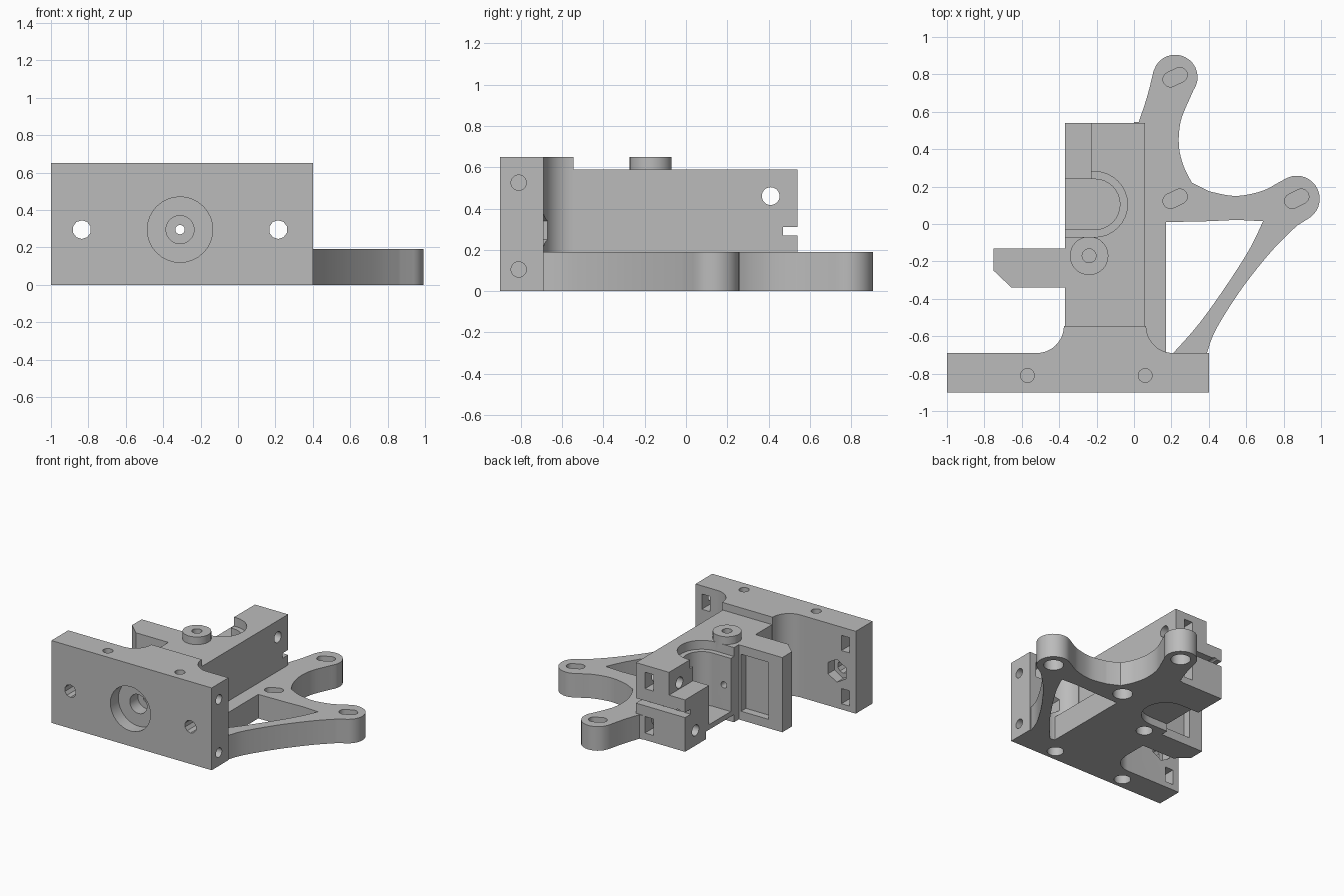
import bpy, bmesh, math
from mathutils import Matrix, Vector

cube = bpy.data.objects.get("Cube")
if cube:
    bpy.data.objects.remove(cube, do_unlink=True)

grey = bpy.data.materials.new("plain_grey")
grey.use_nodes = True
colour = (0.5, 0.5, 0.5, 1)
grey.diffuse_color = colour
grey.node_tree.nodes["Principled BSDF"].inputs["Base Color"].default_value = colour


def finish(bm, name):
    bmesh.ops.recalc_face_normals(bm, faces=bm.faces[:])
    mesh = bpy.data.meshes.new(name)
    bm.to_mesh(mesh)
    bm.free()
    mesh.materials.append(grey)
    ob = bpy.data.objects.new(name, mesh)
    bpy.context.collection.objects.link(ob)
    return ob


def prism(name, outline, z0, z1):
    bm = bmesh.new()
    face = bm.faces.new([bm.verts.new((x, y, z0)) for x, y in outline])
    top = bmesh.ops.extrude_face_region(bm, geom=[face])["geom"]
    bmesh.ops.translate(bm, vec=(0, 0, z1 - z0),
                        verts=[g for g in top if isinstance(g, bmesh.types.BMVert)])
    return finish(bm, name)


def box(name, x0, x1, y0, y1, z0, z1):
    return prism(name, [(x0, y0), (x1, y0), (x1, y1), (x0, y1)], z0, z1)


def rod(name, axis, start, length, r, sides=32):
    """Cylinder from a start point along +x, +y or +z."""
    bm = bmesh.new()
    bmesh.ops.create_cone(bm, cap_ends=True, segments=sides, radius1=r, radius2=r, depth=length)
    way = Vector([float(axis == a) for a in "xyz"])
    turn = Vector((0, 0, 1)).rotation_difference(way).to_matrix().to_4x4()
    bm.transform(Matrix.Translation(Vector(start) + way * length / 2) @ turn)
    return finish(bm, name)


def arc(cx, cy, r, a0, a1, n=16):
    angles = [math.radians(a0 + (a1 - a0) * i / n) for i in range(n + 1)]
    return [(cx + r * math.cos(a), cy + r * math.sin(a)) for a in angles]


def smooth(pts, n=6):
    """Flowing curve through a few points."""
    p = [Vector(q) for q in [pts[0]] + pts + [pts[-1]]]
    out = []
    for a, b, c, d in zip(p, p[1:], p[2:], p[3:]):
        for i in range(n):
            t = i / n
            q = (2 * b + (c - a) * t + (2 * a - 5 * b + 4 * c - d) * t * t
                 + (3 * b - a - 3 * c + d) * t ** 3) / 2
            out.append((q.x, q.y))
    return out + [pts[-1]]


def combine(target, tool, operation="DIFFERENCE"):
    mod = target.modifiers.new("combine", "BOOLEAN")
    mod.solver = "EXACT"
    mod.operation = operation
    mod.object = tool
    bpy.context.view_layer.update()
    result = bpy.data.meshes.new_from_object(
        target.evaluated_get(bpy.context.evaluated_depsgraph_get()))
    target.modifiers.clear()
    target.data = result
    bpy.data.objects.remove(tool, do_unlink=True)


# Front plate with the two fillets flowing into the body
bracket = prism("extruder_bracket",
                [(-1, -.9), (.4, -.9), (.4, -.69)] + arc(.21, -.545, .145, 270, 180)
                + arc(-.52, -.545, .145, 0, -90) + [(-1, -.69)], 0, .65)

# Open support arm with rounded ends
outline = ([(0, -.8), (0, .545)] + smooth([(.025, .545), (.07, .68), (.104, .816)])
           + arc(.22, .785, .12, 160, -35)[1:]
           + smooth([(.30, .675), (.25, .55), (.24, .42), (.265, .31), (.31, .22)])
           + smooth([(.4, .175), (.54, .15), (.68, .175), (.77, .22)])
           + arc(.87, .135, .123, 125, -55)[1:]
           + smooth([(.87, -.01), (.74, -.14), (.58, -.34), (.44, -.56), (.39, -.69)])
           + [(.37, -.8)])
arm = prism("support_arm", outline, 0, .19)
window = [(.17, -.69), (.17, .01), (.4, .015), (.55, .022)] + \
    smooth([(.69, .015), (.62, -.13), (.5, -.32), (.35, -.53), (.21, -.69)])
combine(arm, prism("arm_window", window, -.1, .3))

# Body, wing and boss
for part in (box("body_block", -.37, .06, -.6, .54, 0, .59),
             prism("side_wing", [(-.3, -.13), (-.75, -.13), (-.75, -.25), (-.655, -.34), (-.3, -.34)], 0, .59),
             rod("top_boss", "z", (-.24, -.17, .5), .15, .103),
             arm):
    combine(bracket, part, "UNION")

cuts = []

# Drive cavity, its top seat and bottom pocket, and the lowered rear corner
cuts += [rod("cavity", "z", (-.21, .105, .1), .6, .135),
         box("cavity_mouth", -.5, -.21, -.03, .24, .1, .7),
         rod("top_seat", "z", (-.21, .105, .52), .2, .175),
         box("seat_mouth", -.5, -.21, -.07, .105, .52, .7),
         rod("bottom_pocket", "z", (-.21, .105, -.1), .16, .175),
         box("pocket_mouth", -.5, -.21, -.07, .28, -.1, .06),
         box("rear_step", -.5, -.23, .2, .7, .41, .7),
         box("rear_slot", -.5, .2, .47, .7, .27, .31),
         box("wing_recess", -.63, -.39, -.19, 0, .07, .52)]

# Front bore and feed channel
for r, length in ((.175, .2), (.075, .3), (.025, 1.8)):
    cuts.append(rod("feed_bore", "y", (-.31, -1, .295), length, r))

# Plate mounting holes with hex nut pockets
for x in (-.835, .215):
    cuts.append(rod("mount_hole", "y", (x, -1, .295), .5, .05, 10))
    cuts.append(rod("hex_pocket", "y", (x, -.77, .295), .2, .09, 6))

# Side screw holes and nut slots at both plate ends
for z in (.105, .525):
    for start, nut in ((-1.1, -.91), (.23, .31)):
        cuts.append(rod("end_hole", "x", (start, -.81, z), .27, .037))
        cuts.append(box("nut_slot", nut - .035, nut + .035, -.87, -.6, z - .06, z + .06))

# Vertical screws, countersunk below
for x, y in ((-.57, -.81), (.06, -.81), (-.24, -.17)):
    cuts.append(rod("screw_hole", "z", (x, y, .33), .5, .037))
    cuts.append(rod("screw_head", "z", (x, y, -.1), .35, .06))

# Rear cross screws and nut slots
cuts.append(rod("upper_cross_hole", "x", (-.6, .41, .46), .9, .043))
cuts.append(rod("lower_cross_hole", "x", (-.6, .41, .12), .6, .043))
for z in (.12, .47):
    cuts.append(box("rear_nut_slot", -.095, -.02, .35, .7, z - .065, z + .065))

# Slanted slots in the arm, each over a round bottom bore
for x, y in ((.22, .785), (.22, .135), (.87, .135)):
    dx, dy = .025, .012
    slot = arc(x + dx, y + dy, .04, -65, 115) + arc(x - dx, y - dy, .04, 115, 295)
    cuts.append(prism("arm_slot", slot, .12, .3))
    cuts.append(rod("arm_bore", "z", (x, y, -.1), .2, .072))

for cutter in cuts:
    combine(bracket, cutter)

bpy.ops.object.select_all(action="DESELECT")
bracket.select_set(True)
bpy.context.view_layer.objects.active = bracket
bpy.ops.object.shade_smooth_by_angle(angle=math.radians(30))
